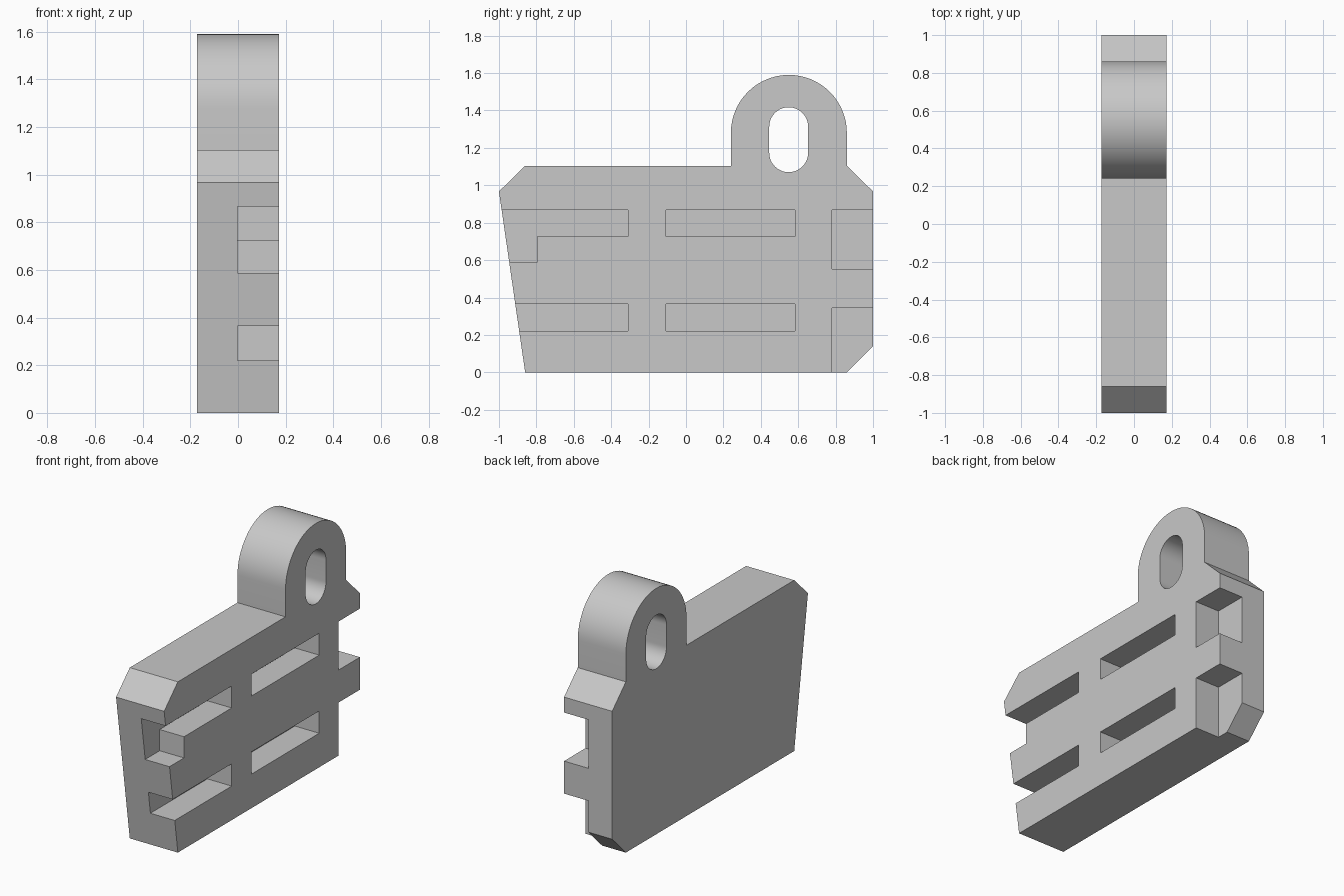
import bpy
import bmesh
from math import cos, sin, pi, radians

HALF = 0.172   # half thickness of the plate

if "Cube" in bpy.data.objects:
    bpy.data.objects.remove(bpy.data.objects["Cube"])

grey = bpy.data.materials.new("light grey")
grey.use_nodes = True
colour = (0.58, 0.58, 0.58, 1)
grey.diffuse_color = colour
grey.node_tree.nodes["Principled BSDF"].inputs["Base Color"].default_value = colour


def prism(name, outline, x0, x1):
    """Extrude a (y, z) outline along x."""
    bm = bmesh.new()
    face = bm.faces.new([bm.verts.new((x0, y, z)) for y, z in outline])
    side = bmesh.ops.extrude_face_region(bm, geom=[face])["geom"]
    moved = [v for v in side if isinstance(v, bmesh.types.BMVert)]
    bmesh.ops.translate(bm, verts=moved, vec=(x1 - x0, 0, 0))
    bmesh.ops.recalc_face_normals(bm, faces=bm.faces)
    mesh = bpy.data.meshes.new(name)
    bm.to_mesh(mesh)
    bm.free()
    mesh.materials.append(grey)
    obj = bpy.data.objects.new(name, mesh)
    bpy.context.collection.objects.link(obj)
    return obj


def arc(cy, cz, r, start, n=32):
    """Half circle, counter-clockwise from the start angle."""
    return [(cy + r * cos(start + pi * i / n), cz + r * sin(start + pi * i / n))
            for i in range(n + 1)]


def rect(y0, y1, z0, z1):
    return [(y0, z0), (y1, z0), (y1, z1), (y0, z1)]


# Chamfered plate with the rounded hanging lug
outline = [(-0.86, 0), (0.86, 0), (1, 0.14), (1, 0.967), (0.86, 1.104)]
outline += arc(0.55, 1.28, 0.31, 0)
outline += [(0.24, 1.104), (-0.86, 1.104), (-1, 0.967)]
plate = prism("plate_with_lug", outline, -HALF, HALF)

# Slot through the lug
slot = arc(0.549, 1.313, 0.104, 0) + arc(0.549, 1.174, 0.104, pi)
cutters = [prism("lug_slot_cutter", slot, -1, 1)]

# Half-depth pockets on the left face, some open at the ends
pockets = [
    [(-1.1, 0.588), (-0.797, 0.588), (-0.797, 0.725),
     (-0.31, 0.725), (-0.31, 0.867), (-1.1, 0.867)],
    rect(-0.107, 0.584, 0.725, 0.867),
    rect(0.781, 1.1, 0.553, 0.867),
    rect(-1.1, -0.31, 0.22, 0.364),
    rect(-0.107, 0.584, 0.22, 0.364),
    rect(0.781, 1.1, -0.1, 0.343),
]
cutters += [prism("pocket_cutter", p, -0.002, 0.4) for p in pockets]

bpy.ops.object.select_all(action='DESELECT')
bpy.context.view_layer.objects.active = plate
plate.select_set(True)
for cutter in cutters:
    cutter.hide_render = True
    mod = plate.modifiers.new("cut", 'BOOLEAN')
    mod.operation = 'DIFFERENCE'
    mod.solver = 'EXACT'
    mod.object = cutter
    bpy.ops.object.modifier_apply(modifier=mod.name)
    bpy.data.objects.remove(cutter)

bpy.ops.object.shade_smooth_by_angle(angle=radians(30))
